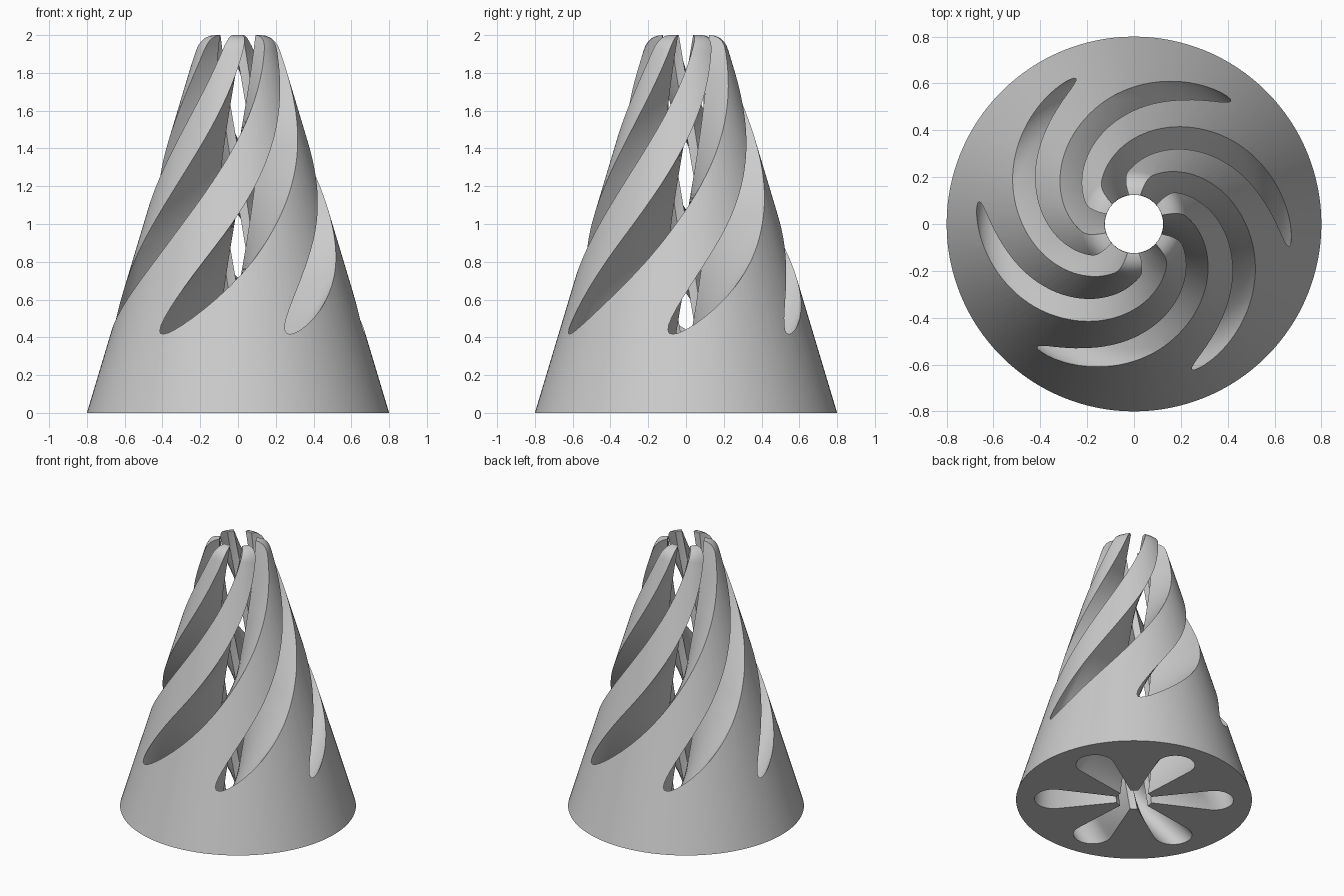
import bpy, bmesh, math
from math import sin, cos, pi, radians

if "Cube" in bpy.data.objects:
    bpy.data.objects.remove(bpy.data.objects["Cube"])

HOLE, NECK = 0.125, 0.04          # central bore and half width of a slot there
LOBE_AT, LOBE_R = 0.545, 0.13     # rounded outer end of a slot
START, RATE = radians(-99), radians(79)   # slot angle at the base, twist per unit


def make_object(name, bm):
    bmesh.ops.recalc_face_normals(bm, faces=bm.faces)
    mesh = bpy.data.meshes.new(name)
    bm.to_mesh(mesh)
    bm.free()
    obj = bpy.data.objects.new(name, mesh)
    bpy.context.collection.objects.link(obj)
    return obj


def loft(name, rings):
    """Skin a stack of equal closed rings and cap both ends."""
    bm = bmesh.new()
    loops = [[bm.verts.new(p) for p in ring] for ring in rings]
    n = len(loops[0])
    for a, b in zip(loops, loops[1:]):
        for i in range(n):
            j = (i + 1) % n
            bm.faces.new((a[i], a[j], b[j], b[i]))
    bm.faces.new(loops[0])
    bm.faces.new(loops[-1])
    return make_object(name, bm)


def slot_half():
    """One slot outline along +x: side, round end, side."""
    root = math.sqrt(HOLE ** 2 - NECK ** 2)
    lean = math.asin((LOBE_R - NECK) / (LOBE_AT - root))
    first = pi / 2 + lean
    arc = [(LOBE_AT + LOBE_R * cos(t), LOBE_R * sin(t))
           for t in (-first + 2 * first * i / 20 for i in range(21))]
    side = [(root + (arc[0][0] - root) * i / 6, -NECK + (arc[0][1] + NECK) * i / 6)
            for i in range(6)]
    return side + arc + [(x, -y) for x, y in reversed(side)]


# Star outline of six slots joined by arcs of the bore
outline = []
for k in range(6):
    a = k * pi / 3
    outline += [(x * cos(a) - y * sin(a), x * sin(a) + y * cos(a)) for x, y in slot_half()]
    outline.append((HOLE * cos(a + pi / 6), HOLE * sin(a + pi / 6)))

# Twisted cutter
rings = []
STEPS = 84
for s in range(STEPS + 1):
    z = -0.05 + 2.1 * s / STEPS
    a = START + RATE * z
    rings.append([(x * cos(a) - y * sin(a), x * sin(a) + y * cos(a), z) for x, y in outline])
cutter = loft("slot_cutter", rings)
cutter.hide_render = True

# Cone with a softly rounded top
profile = [(0.8, 0), (0.5, 1.0), (0.225, 1.917), (0.215, 1.944), (0.2, 1.967),
           (0.18, 1.985), (0.155, 1.996), (0.125, 2.0), (0.06, 2.0)]
SIDES = 128
cone = loft("twisted_cone", [[(r * cos(2 * pi * i / SIDES), r * sin(2 * pi * i / SIDES), z)
                              for i in range(SIDES)] for r, z in profile])

# Cut the spiral slots
cut = cone.modifiers.new("spiral_slots", "BOOLEAN")
cut.operation, cut.solver, cut.object = "DIFFERENCE", "EXACT", cutter
bpy.ops.object.select_all(action="DESELECT")
bpy.context.view_layer.objects.active = cone
cone.select_set(True)
bpy.ops.object.modifier_apply(modifier=cut.name)
bpy.data.objects.remove(cutter)

# Plain grey finish
grey = bpy.data.materials.new("light_grey")
grey.use_nodes = True
colour = (0.6, 0.6, 0.6, 1)
grey.diffuse_color = colour
grey.node_tree.nodes["Principled BSDF"].inputs["Base Color"].default_value = colour
cone.data.materials.clear()
cone.data.materials.append(grey)
bpy.ops.object.shade_smooth_by_angle(angle=radians(35))
